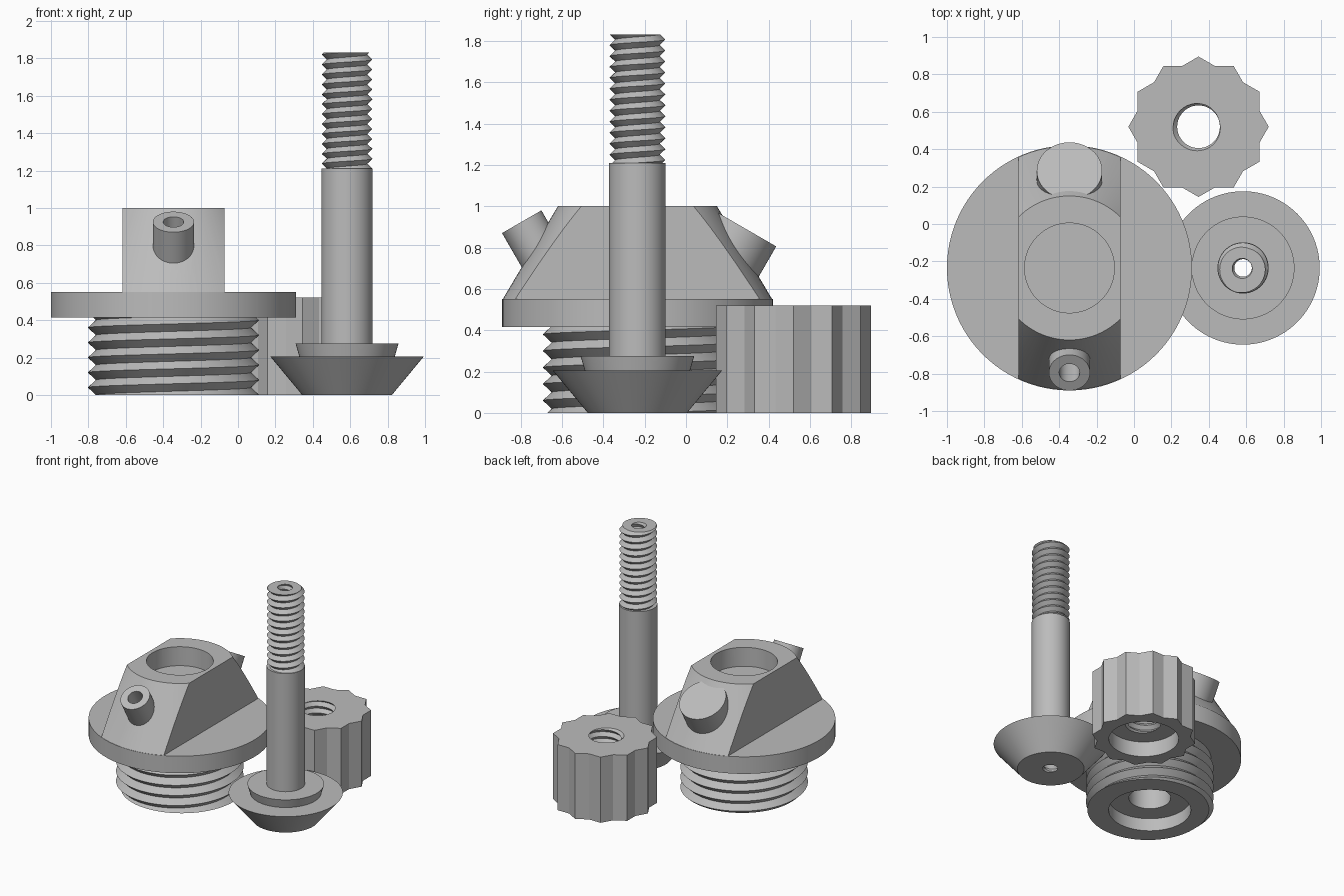
import bpy
import bmesh
from math import cos, sin, pi, radians
from mathutils import Matrix, Vector

if "Cube" in bpy.data.objects:
    bpy.data.objects.remove(bpy.data.objects["Cube"])

gray = bpy.data.materials.new("plain_gray")
gray.use_nodes = True
gray.diffuse_color = (0.5, 0.5, 0.5, 1)
gray.node_tree.nodes["Principled BSDF"].inputs["Base Color"].default_value = (0.5, 0.5, 0.5, 1)

SEGMENTS = 96


def thread(z0, z1, pitch, crest, root, turn):
    """Radius and height points along a V thread at one fraction of a turn."""
    points = []
    for k in range(-2, int(2 * (z1 - z0) / pitch) + 3):
        z = min(max(z0 + pitch * (k / 2 + turn), z0), z1)
        phase = ((z - z0) / pitch - turn) % 1
        points.append((root + (crest - root) * abs(2 * phase - 1), z))
    return points


def lathe(name, profile, location, tilt=0):
    """Revolve a closed profile; it may be a list or a function of the turn."""
    bm = bmesh.new()
    columns = []
    for i in range(SEGMENTS + 1):
        turn = i / SEGMENTS
        a = 2 * pi * turn
        points = profile(turn) if callable(profile) else profile
        columns.append([bm.verts.new((r * cos(a), r * sin(a), z)) for r, z in points])
    for left, right in zip(columns, columns[1:]):
        for j in range(len(left)):
            bm.faces.new((left[j - 1], right[j - 1], right[j], left[j]))
    bmesh.ops.remove_doubles(bm, verts=bm.verts, dist=1e-5)
    bmesh.ops.dissolve_degenerate(bm, edges=bm.edges, dist=1e-6)
    bmesh.ops.recalc_face_normals(bm, faces=bm.faces)
    mesh = bpy.data.meshes.new(name)
    bm.transform(Matrix.Translation(location) @ Matrix.Rotation(radians(tilt), 4, "X"))
    bm.to_mesh(mesh)
    bm.free()
    obj = bpy.data.objects.new(name, mesh)
    bpy.context.collection.objects.link(obj)
    mesh.materials.append(gray)
    return obj


def rod(name, radius, low, high, location, tilt=0):
    return lathe(name, [(0, low), (radius, low), (radius, high), (0, high)], location, tilt)


def combine(target, tool, operation):
    """Apply a boolean and drop the tool."""
    tool.hide_render = True
    mod = target.modifiers.new("cut", "BOOLEAN")
    mod.operation, mod.solver, mod.object = operation, "EXACT", tool
    bpy.context.view_layer.objects.active = target
    bpy.ops.object.modifier_apply(modifier=mod.name)
    bpy.data.objects.remove(tool)


def finish(obj):
    bpy.ops.object.select_all(action="DESELECT")
    obj.select_set(True)
    bpy.context.view_layer.objects.active = obj
    bpy.ops.object.shade_smooth_by_angle(angle=radians(25))


# Housing: a cone sliced by two upright planes, standing on a round flange
HOUSING = Vector((-0.345, -0.235, 0))
housing = lathe("housing", [(0, 0.45), (0.652, 0.45), (0.652, 0.55), (0.385, 1), (0, 1)], HOUSING)
bpy.ops.mesh.primitive_cube_add(size=1, location=HOUSING + Vector((0, 0, 0.7)))
slab = bpy.context.object
slab.scale = (0.546, 2, 1)
bpy.context.view_layer.update()
combine(housing, slab, "INTERSECT")
combine(housing, rod("flange", 0.655, 0.415, 0.55, HOUSING), "UNION")

# Slanted ports: end centre, tilt, outer radius, bore radius, bore depth
ports = [
    (Vector((-0.345, 0.285, 0.893)), -30, 0.175, 0.125, 0.46),
    (Vector((-0.345, -0.795, 0.925)), 30, 0.11, 0.055, 0.45),
]
for end, tilt, outer, inner, depth in ports:
    combine(housing, rod("port", outer, -0.35, 0, end, tilt), "UNION")
for end, tilt, outer, inner, depth in ports:
    combine(housing, rod("port_bore", inner, -depth, 0.1, end, tilt), "DIFFERENCE")

# Central bore with a wider cup at the top
combine(housing, rod("bore", 0.15, 0.3, 1.1, HOUSING), "DIFFERENCE")
combine(housing, rod("cup", 0.24, 0.85, 1.1, HOUSING), "DIFFERENCE")
finish(housing)


# Threaded base with a shallow seat underneath
def base_profile(turn):
    return ([(0.15, 0.1), (0.295, 0.1), (0.295, 0)]
            + thread(0, 0.415, 0.08, 0.458, 0.415, turn) + [(0.15, 0.415)])


finish(lathe("threaded_base", base_profile, HOUSING))


# Plunger: conical foot, step, shaft and threaded end, tapped through the middle
def plunger_profile(turn):
    return ([(0.24, 0), (0.41, 0.205), (0.255, 0.205), (0.275, 0.275),
             (0.137, 0.275), (0.137, 1.21)]
            + thread(1.21, 1.83, 0.053, 0.135, 0.108, turn)
            + thread(0, 1.83, 0.05, 0.06, 0.047, turn)[::-1])


finish(lathe("plunger", plunger_profile, Vector((0.583, -0.235, 0))))


# Knob: two crossed hexagons outside, tapped hole and a recess underneath
def knob_profile(turn):
    angle = 360 * turn
    outer = max(0.325 / cos(radians((angle + shift) % 60 - 30)) for shift in (0, 30))
    return ([(0.25, 0.12), (0.25, 0), (outer, 0), (outer, 0.52)]
            + thread(0.12, 0.52, 0.053, 0.138, 0.114, turn)[::-1])


finish(lathe("knob", knob_profile, Vector((0.345, 0.52, 0))))
